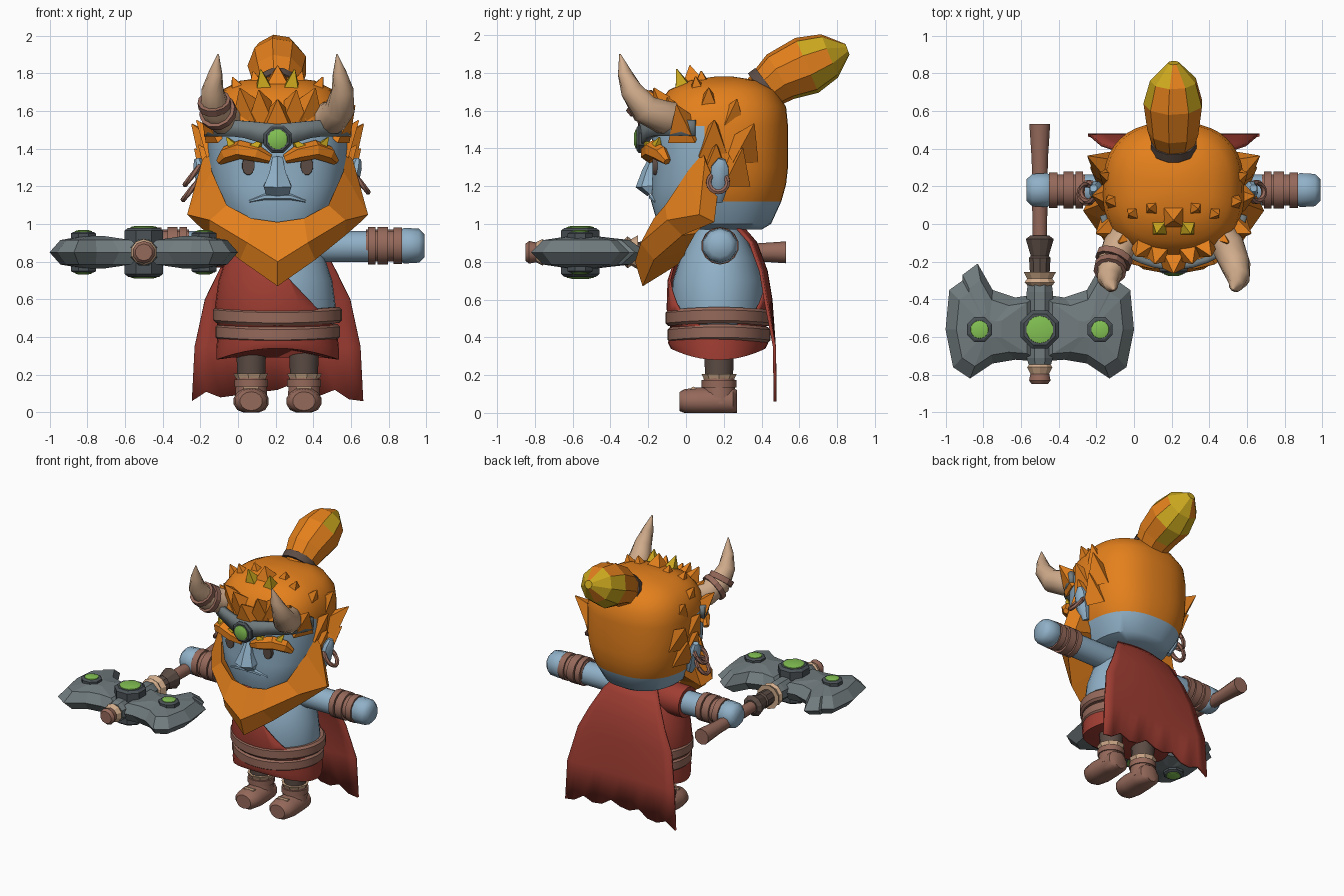
import bpy, bmesh, math
from mathutils import Vector as V

if "Cube" in bpy.data.objects:
    bpy.data.objects.remove(bpy.data.objects["Cube"])

CX = 0.21   # the figure stands beside the middle, the axe fills the other side
HEX = dict(skin="8FAFC6", orange="E37F22", yellow="CCA824", red="9F4036", brown="94695B",
           dark_brown="5C4D46", tan="CFAA8A", steel="707A7D", dark_steel="4C5357", green="82C054")
MATS = {}
for name, code in HEX.items():
    rgb = [(int(code[i:i + 2], 16) / 255) ** 2.2 for i in (0, 2, 4)] + [1]
    m = bpy.data.materials.new(name)
    m.use_nodes = True
    m.diffuse_color = rgb
    m.node_tree.nodes["Principled BSDF"].inputs["Base Color"].default_value = rgb
    MATS[name] = m


def finish(name, bm, colors, smooth=40, mirror=False, loc=(CX, 0, 0), thick=0):
    bmesh.ops.recalc_face_normals(bm, faces=bm.faces)
    for f in bm.faces:
        f.smooth = smooth > 0
    for e in bm.edges:
        e.smooth = e.calc_face_angle(0) < math.radians(smooth)
    me = bpy.data.meshes.new(name)
    bm.to_mesh(me)
    bm.free()
    for c in colors.split():
        me.materials.append(MATS[c])
    ob = bpy.data.objects.new(name, me)
    bpy.context.collection.objects.link(ob)
    ob.location = loc
    if thick:
        s = ob.modifiers.new("Solidify", "SOLIDIFY")
        s.thickness, s.offset = thick, 0
    if mirror:
        ob.modifiers.new("Mirror", "MIRROR")
    return ob


def loft(bm, rings, closed=True, caps=(True, True)):
    rows = [[bm.verts.new(p) for p in r] for r in rings]
    n = len(rows[0])
    for a, b in zip(rows, rows[1:]):
        for i in range(n if closed else n - 1):
            j = (i + 1) % n
            bm.faces.new((a[i], a[j], b[j], b[i]))
    for row, cap in zip((rows[0], rows[-1]), caps):
        if cap and closed:
            bm.faces.new(row)


def tube(bm, pts, radii, sides=12, ref=None):
    pts = [V(p) for p in pts]
    whole = (pts[-1] - pts[0]).normalized()
    ref = ref or (V((0, 1, 0)) if abs(whole.z) > .9 else V((0, 0, 1)))
    rings = []
    for i, p in enumerate(pts):
        t = (pts[min(i + 1, len(pts) - 1)] - pts[max(i - 1, 0)]).normalized()
        u = t.cross(ref).normalized()
        v = u.cross(t)
        r = radii[i] if isinstance(radii, (list, tuple)) else radii
        ra, rb = r if isinstance(r, tuple) else (r, r)
        angles = [math.tau * (k + .5) / sides for k in range(sides)]
        rings.append([p + u * ra * math.cos(a) + v * rb * math.sin(a) for a in angles])
    loft(bm, rings)


def tubes(name, color, specs, sides=12, smooth=40, **kw):
    bm = bmesh.new()
    for pts, radii in specs:
        tube(bm, pts, radii, sides)
    return finish(name, bm, color, smooth, **kw)


def oval(z, rx, ry, cy, n=32, e=2.0, lift=0.0):
    out = []
    for k in range(n):
        c, s = math.cos(math.tau * k / n), math.sin(math.tau * k / n)
        out.append((rx * math.copysign(abs(c) ** (2 / e), c),
                    cy + ry * math.copysign(abs(s) ** (2 / e), s), z + lift * s * s))
    return out


# Head with the hair cap coloured by position
bm = bmesh.new()
head = [(.97, .15, .2, .2), (1, .26, .3, .15), (1.12, .33, .345, .16), (1.21, .355, .355, .175),
        (1.3, .37, .36, .18), (1.4, .375, .36, .18), (1.52, .375, .36, .18), (1.62, .36, .345, .185),
        (1.71, .3, .28, .19), (1.76, .2, .18, .2), (1.78, .05, .05, .2)]
loft(bm, [oval(*r, n=40, e=2.5) for r in head])
for f in bm.faces:
    c = f.calc_center_median()
    f.material_index = int(c.z > 1.52 or (c.z > 1.12 and c.y > .1))
finish("head", bm, "skin orange")

# Spiky tufts of hair
def tufts(name, color, tips, r, **kw):
    specs = []
    for x, y, z in tips:
        base = V((x * .72, .12 + (y - .12) * .7, z - .15))
        specs.append(([base, V((x, y, z))], [r, .004]))
    tubes(name, color, specs, sides=4, smooth=0, **kw)

tufts("side_tufts", "orange", [(.455, .36, 1.53), (.44, .3, 1.4), (.43, .15, 1.55), (.41, -.05, 1.63),
      (.39, .27, 1.66), (.42, .16, 1.42), (.36, .12, 1.72)], .11, mirror=True)
tufts("front_tufts", "orange", [(.1, -.21, 1.71), (.2, -.17, 1.72), (.29, -.1, 1.67),
      (.24, .05, 1.78), (.13, .08, 1.81)], .11, mirror=True)
tufts("middle_tufts", "orange", [(0, -.26, 1.66), (0, .02, 1.84)], .13)
tufts("gold_tufts", "yellow", [(.09, -.05, 1.82)], .085, mirror=True)

# Ponytail with gold end
bm = bmesh.new()
tube(bm, [(0, .38, 1.68), (0, .5, 1.78), (0, .64, 1.84), (0, .76, 1.89), (0, .855, 1.925)],
     [.1, .14, .16, .125, .03], 9)
for i, f in enumerate(bm.faces):
    y = f.calc_center_median().y
    f.material_index = int(y > .7 and i % 4 > 0 or y > .55 and i % 3 == 0)
finish("ponytail", bm, "orange yellow", 0)
tubes("ponytail_band", "dark_brown", [([(0, .4, 1.7), (0, .44, 1.73)], .125)])

# Beard: half a wedge, mirrored
bm = bmesh.new()
loft(bm, [
    [(0, -.18, 1.01), (0, -.27, .8), (0, -.23, .67), (0, -.02, .8)],
    [(.14, -.17, 1.03), (.16, -.24, .9), (.2, -.17, .81), (.15, 0, .86)],
    [(.27, -.11, 1.1), (.36, -.1, 1.02), (.36, -.02, .94), (.2, .05, .95)],
    [(.35, .01, 1.28), (.48, .07, 1.05), (.44, .15, 1.01), (.3, .15, 1.05)],
    [(.365, .09, 1.38), (.4, .1, 1.34), (.39, .17, 1.18), (.33, .17, 1.18)]], caps=(False, True))
finish("beard", bm, "orange", 0, mirror=True)

# Face details
tubes("nose", "skin", [([(0, -.165, 1.35), (0, -.19, 1.27), (0, -.205, 1.2), (0, -.18, 1.165)],
      [.03, (.05, .045), (.085, .062), (.07, .03)])], sides=6, smooth=20)
tubes("lips", "skin", [([(-.15, -.165, 1.12), (-.07, -.182, 1.143), (.07, -.182, 1.143), (.15, -.165, 1.12)],
      [.006, .016, .016, .006])], sides=6)
tubes("eyes", "dark_brown", [([(.155, -.13, 1.31), (.155, -.178, 1.31)], [(.035, .055), (.033, .05)])],
      mirror=True)
tubes("eyebrows", "orange", [([(.04, -.19, 1.345), (.11, -.2, 1.375), (.2, -.175, 1.395), (.27, -.13, 1.37),
      (.31, -.1, 1.33)], [.025, .045, .05, .045, .02])], sides=6, smooth=0, mirror=True)
tubes("eyebrow_tips", "yellow", [([(.13, -.19, 1.39), (.08, -.215, 1.45)], [.045, .004]),
      ([(.22, -.16, 1.39), (.27, -.14, 1.46)], [.045, .004])], sides=4, smooth=0, mirror=True)

# Ears and rings
tubes("ears", "skin", [([(.36, .17, 1.12), (.39, .175, 1.2), (.415, .18, 1.3), (.425, .19, 1.345)],
      [.025, (.04, .05), (.035, .05), .02])], sides=8, mirror=True)

def earring(name, loc, tilt):
    bm = bmesh.new()
    steps = [math.tau * k / 16 for k in range(17)]
    tube(bm, [(math.sin(a) * tilt, .05 * math.cos(a), .05 * math.sin(a)) for a in steps], .015, 6, V((1, 0, 0)))
    finish(name, bm, "brown", loc=loc)

earring("left_earring", (CX + .44, .17, 1.22), -.04)
earring("right_upper_earring", (CX - .45, .17, 1.26), .04)
earring("right_lower_earring", (CX - .46, .16, 1.18), .04)

# Headband strip with gem
bm = bmesh.new()
low, high = [], []
for k in range(15):
    a = math.radians(-75 + 150 * k / 14)
    s, c = math.sin(a), math.cos(a)
    x, y = .385 * math.copysign(abs(s) ** .8, s), .18 - .39 * c ** .8
    peak = max(0, 1 - abs(x) / .2)
    low.append((x, y - .02 * peak, 1.465 - .06 * peak))
    high.append((x, y - .02 * peak, 1.55 - .02 * peak))
loft(bm, [low, high], closed=False)
finish("headband", bm, "steel", 25, thick=.035)
tubes("headband_gem_setting", "dark_steel", [([(0, -.2, 1.45), (0, -.25, 1.45), (0, -.262, 1.45)],
      [.08, .08, .065])], sides=8, smooth=0)
tubes("headband_gem", "green", [([(0, -.25, 1.45), (0, -.266, 1.45), (0, -.275, 1.45)], [.055, .053, .03])])

# Horns
horn = [(.3, -.02, 1.54), (.41, -.12, 1.56), (.34 - .01, -.22, 1.61), (.345, -.29, 1.71), (.33, -.325, 1.8),
        (.315, -.35, 1.9)]
horn[1] = (.29, -.12, 1.565)
horn[0] = (.22, -.02, 1.55)
tubes("horns", "tan", [(horn, [.085, .09, .08, .06, .038, .004])], smooth=50, mirror=True)
tubes("horn_rings", "brown", [([(-.31, -.17, 1.585), (-.322, -.2, 1.602)], .1),
      ([(-.333, -.225, 1.625), (-.338, -.25, 1.655)], .088)], smooth=30)

# Torso, robe over one shoulder, hem and belt
bm = bmesh.new()
torso = [(.33, .2, .15), (.42, .29, .22), (.55, .31, .245), (.7, .29, .24), (.82, .25, .2), (.92, .19, .15),
         (1, .12, .1)]
loft(bm, [oval(z, rx, ry, .17) for z, rx, ry in torso])
finish("torso", bm, "skin")
bm = bmesh.new()
loft(bm, [oval(z, rx + .018, ry + .022, .17) for z, rx, ry in torso[1:]], caps=(False, False))
bmesh.ops.bisect_plane(bm, geom=bm.verts[:] + bm.edges[:] + bm.faces[:], plane_co=(.01, 0, .76),
                       plane_no=(1, 0, .95), clear_outer=True)
finish("robe", bm, "red", thick=.012)
bm = bmesh.new()
loft(bm, [oval(.29, .25, .19, .17, lift=.05), oval(.28, .325, .25, .17, lift=.06), oval(.34, .325, .265, .17, lift=.03),
          oval(.45, .315, .255, .17)])
finish("robe_hem", bm, "red", 50)
bm = bmesh.new()
for z, r in ((.385, 0), (.475, .012)):
    loft(bm, [oval(z + dz, .315 + r + dr, .257 + r + dr, .175, lift=-.015)
              for dz, dr in ((0, 0), (.015, .015), (.07, .015), (.085, 0))])
finish("belt", bm, "brown", 25)

# Cape with a ragged lower edge
bm = bmesh.new()
rows = []
for z, w, y in ((.98, .16, .3), (.9, .23, .37), (.75, .31, .425), (.6, .385, .45), (.35, .44, .468), (.12, .455, .472)):
    row = []
    for k in range(13):
        u = k / 6 - 1
        drop = (.06 * abs(u) - .04 * (k % 3 == 1)) if z < .2 else 0
        row.append((u * w, y - .03 * u * u * (z > .5), z - drop))
    rows.append(row)
loft(bm, rows, closed=False)
finish("cape", bm, "red", thick=.016)

# Arms
tubes("arms", "skin", [([(.15, .18, .88), (.5, .18, .88)], [.085, .083])], sides=16, mirror=True)
tubes("hands", "skin", [([(.64, .18, .885), (.67, .18, .885), (.75, .18, .885), (.78, .18, .885)],
      [.07, .095, .09, .06])], sides=10, smooth=60, mirror=True)
tubes("bracers", "brown", [([(a, .18, .885), (b, .18, .885)], r) for a, b, r in
      ((.47, .66, .085), (.48, .52, .1), (.53, .585, .1), (.615, .66, .097))], sides=14, mirror=True)
tubes("right_sleeve", "red", [([(-.12, .18, .88), (-.22, .18, .88), (-.35, .18, .88)], [.1, .115, .11])], sides=14)

# Legs and boots
tubes("legs", "dark_brown", [([(.14, .175, .15), (.14, .175, .42)], [.075, .085])], mirror=True)
bm = bmesh.new()
tube(bm, [(.14, y, .06) for y in (-.035, -.01, .06, .17, .25, .27)],
     [(.06, .05), (.085, .065), (.095, .075), (.09, .075), (.08, .075), (.05, .06)], 14)
tube(bm, [(.14, .175, .05), (.14, .175, .19)], [.09, .08], 14)
tube(bm, [(.14, .175, .135), (.14, .175, .175)], .092, 14)
for v in bm.verts:
    v.co.z = max(v.co.z, 0)
finish("boots", bm, "brown", mirror=True)
tubes("boot_cuffs", "tan", [([(.14, .175, .18), (.14, .175, .207)], [.082, .095]),
      ([(.1, .04, .125), (.18, .04, .125)], .014)], sides=9, smooth=0, mirror=True)

# Axe, built around the middle of its head
AXE = dict(loc=(-.5, -.56, .85))
def rod(name, color, spans, sides=10, **kw):
    tubes(name, color, [([(0, y, 0) for y, r in s], [r for y, r in s]) for s in spans], sides=sides, **AXE, **kw)

rod("axe_handle", "brown", [[(1.09, .058), (.9, .045), (.45, .04)], [(-.2, .045), (-.27, .06), (-.29, .045)]])
rod("axe_grip", "dark_brown", [[(.3, .055), (.38, .06), (.39, .05), (.48, .078), (.5, .05)], [(-.17, .05), (-.2, .05)]],
    smooth=0)
rod("axe_wraps", "tan", [[(.225, .06), (.25, .085), (.27, .07), (.305, .09)], [(-.18, .055), (-.2, .07), (-.24, .05)]],
    smooth=0)
rod("axe_socket", "steel", [[(.235, .07), (.2, .075), (-.15, .075), (-.185, .065)]], sides=8, smooth=0)
wing = [(0, .19), (.13, .17), (.25, .21), (.33, .35), (.41, .29), (.41, .26), (.48, .21), (.5, 0),
        (.46, -.2), (.37, -.26), (.25, -.18), (.13, -.16), (0, -.17)]
bm = bmesh.new()
loft(bm, [[(.27 + (x - .27) * s, y * s, z) for x, y in wing]
          for s, z in ((.25, -.085), (.75, -.065), (1, 0), (.75, .065), (.25, .085))])
finish("axe_blades", bm, "steel", 0, mirror=True, **AXE)

def studs(name, color, big, small, sides, smooth):
    # stacked discs on both flat sides of the axe head
    for label, x, spec, mirror in (("middle", 0, big, False), ("side", .32, small, True)):
        tubes(f"axe_{label}_{name}", color, [([(x, 0, z * s) for z, r in spec], [r for z, r in spec])
              for s in (1, -1)], sides=sides, smooth=smooth, mirror=mirror, **AXE)

studs("settings", "dark_steel", [(.02, .11), (.115, .11), (.13, .09)], [(.04, .072), (.1, .072), (.108, .058)], 8, 0)
studs("gems", "green", [(.12, .075), (.134, .072), (.14, .045)], [(.1, .05), (.112, .047), (.117, .03)], 14, 40)
